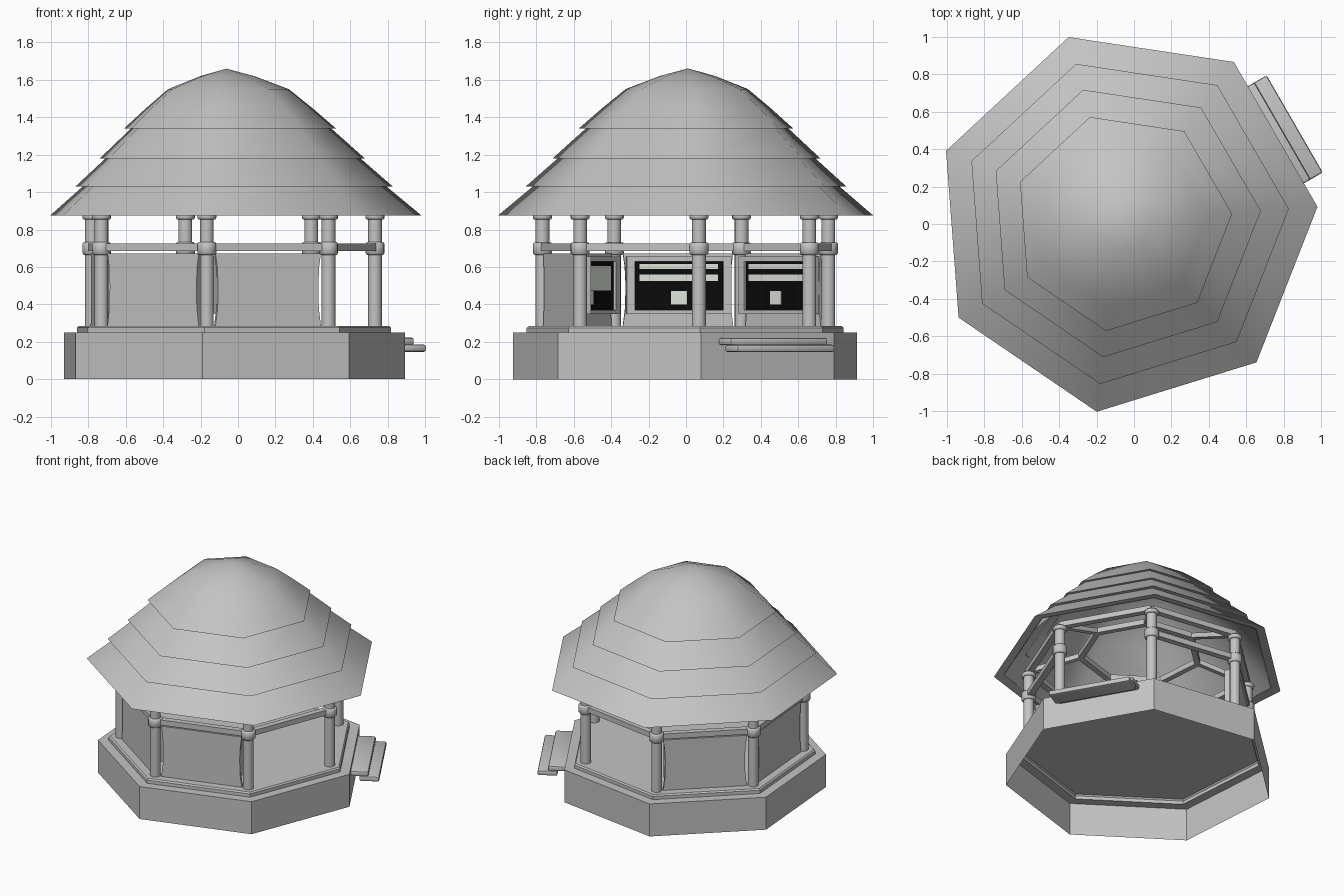
import bpy, bmesh, math
from mathutils import Vector, Matrix

cube = bpy.data.objects.get("Cube")
if cube:
    bpy.data.objects.remove(cube, do_unlink=True)

SIDES = 7
START = math.radians(4.3)
STEP = 2 * math.pi / SIDES
CENTRE = Vector((-0.05, 0.01, 0))
POST_R = 0.785


def material(name, rgb):
    m = bpy.data.materials.new(name)
    m.use_nodes = True
    m.diffuse_color = (*rgb, 1)
    m.node_tree.nodes["Principled BSDF"].inputs["Base Color"].default_value = (*rgb, 1)
    return m


GREY = material("plain_grey", (0.55, 0.55, 0.55))
BLACK = material("board_black", (0.003, 0.003, 0.003))
WHITE = material("pale_white", (0.76, 0.8, 0.74))


def finish(name, bm, mat=GREY, smooth=None):
    bmesh.ops.recalc_face_normals(bm, faces=bm.faces[:])
    me = bpy.data.meshes.new(name)
    bm.to_mesh(me)
    bm.free()
    me.materials.append(mat)
    if smooth:
        me.shade_smooth()
        me.set_sharp_from_angle(angle=math.radians(smooth))
    ob = bpy.data.objects.new(name, me)
    bpy.context.collection.objects.link(ob)
    return ob


def lathe(name, profile, centre=CENTRE, sides=SIDES, start=START, smooth=None):
    """Sweep a list of (radius, height) around a vertical axis."""
    bm = bmesh.new()
    rings = []
    for r, z in profile:
        n = sides if r > 0 else 1
        rings.append([bm.verts.new((centre.x + r * math.cos(start + i * 2 * math.pi / sides),
                                    centre.y + r * math.sin(start + i * 2 * math.pi / sides), z))
                      for i in range(n)])
    for a, b in zip(rings, rings[1:]):
        for i in range(sides):
            j = (i + 1) % sides
            corners = [a[i % len(a)], a[j % len(a)], b[j % len(b)], b[i % len(b)]]
            bm.faces.new(list(dict.fromkeys(corners)))
    return finish(name, bm, GREY, smooth)


def corner(i, r, z):
    a = START + i * STEP
    return CENTRE + Vector((r * math.cos(a), r * math.sin(a), z))


def side_frame(i):
    """Frame of one side: x along the side, y outward, origin on the axis."""
    a = START + (i + 0.5) * STEP
    return Matrix.Translation(CENTRE) @ Matrix.Rotation(a - math.pi / 2, 4, "Z")


def box(name, frame, lo, hi, mat=GREY, bevel=0):
    lo, hi = Vector(lo), Vector(hi)
    bm = bmesh.new()
    bmesh.ops.create_cube(bm, size=1)
    for v in bm.verts:
        v.co = frame @ (lo + (hi - lo) * (v.co + Vector((0.5, 0.5, 0.5))))
    if bevel:
        bmesh.ops.bevel(bm, geom=bm.edges[:], offset=bevel, segments=2, affect="EDGES", profile=0.5)
    return finish(name, bm, mat, 35 if bevel else None)


def beam(name, a, b, width, height):
    d = b - a
    frame = Matrix.Translation(a) @ d.to_track_quat("Y", "Z").to_matrix().to_4x4()
    return box(name, frame, (-width / 2, 0, -height / 2), (width / 2, d.length, height / 2))


# Hollow plinth with a raised floor
lathe("plinth", [(0.945, 0), (0.945, 0.25), (0.87, 0.25)])
lathe("floor", [(0.87, 0.25), (0.87, 0.275), (0.86, 0.285), (0, 0.285)])

# Layered roof
for k, (r, z, top_r, shift) in enumerate([(1.03, 0.875, 0.83, 0.004),
                                          (0.88, 1.03, 0.69, 0),
                                          (0.735, 1.18, 0.55, -0.005)]):
    c = CENTRE + Vector((shift, 0.005, 0))
    lathe(f"roof_tier_{k + 1}", [(r - 0.07, z + 0.012), (r, z), (top_r, z + 0.165)],
          c, smooth=60)
lathe("roof_cap", [(0.53, 1.35), (0.588, 1.34), (0.46, 1.45), (0.335, 1.55), (0.15, 1.62), (0, 1.66)],
      CENTRE + Vector((-0.012, 0, 0)), smooth=60)
lathe("roof_lining", [(0.96, 0.887), (0.53, 1.33), (0.3, 1.52), (0, 1.61)], smooth=60)

# Posts with collars
for i in range(SIDES):
    p = corner(i, POST_R, 0)
    lathe(f"post_{i + 1}", [(0, 0.285), (0.037, 0.285), (0.037, 0.88), (0, 0.88)],
          p, 14, smooth=40)
    for label, z0, z1 in (("middle", 0.665, 0.732), ("top", 0.853, 0.885)):
        lathe(f"{label}_collar_{i + 1}",
              [(0.036, z0), (0.044, z0), (0.051, z0 + 0.008), (0.051, z1 - 0.008),
               (0.044, z1), (0.036, z1)], p, 14, smooth=60)

# Rails on every side but the entrance, eave plate, ceiling ring and rafters
for i in range(SIDES):
    if i:
        beam(f"rail_{i + 1}", corner(i, POST_R, 0.705), corner(i + 1, POST_R, 0.705), 0.045, 0.04)
    beam(f"eave_plate_{i + 1}", corner(i, POST_R, 0.9), corner(i + 1, POST_R, 0.9), 0.045, 0.04)
    beam(f"ceiling_ring_{i + 1}", corner(i, 0.42, 1.0), corner(i + 1, 0.42, 1.0), 0.04, 0.04)
    beam(f"rafter_{i + 1}", corner(i, POST_R, 0.9), corner(i, 0.42, 1.0), 0.035, 0.035)

# Screens with boards on the inside
APOTHEM = POST_R * math.cos(STEP / 2)
OUTLINE = [(0.295, 0.285), (0.283, 0.38), (0.28, 0.5), (0.285, 0.6), (0.295, 0.672)]


def screen(i):
    f = side_frame(i) @ Matrix.Translation((0, APOTHEM, 0))
    bm = bmesh.new()
    pts = OUTLINE + [(-x, z) for x, z in reversed(OUTLINE)]
    face = bm.faces.new([bm.verts.new((x, 0.01, z)) for x, z in pts])
    new = bmesh.ops.extrude_face_region(bm, geom=[face])["geom"]
    bmesh.ops.translate(bm, verts=[v for v in new if isinstance(v, bmesh.types.BMVert)],
                        vec=(0, -0.025, 0))
    bm.transform(f)
    finish(f"screen_{i + 1}", bm)
    back = -0.06
    box(f"board_back_{i + 1}", f, (-0.25, back, 0.36), (0.25, -0.01, 0.64))
    # Raised border
    for label, lo, hi in (("top", (-0.28, 0.63), (0.28, 0.655)), ("bottom", (-0.28, 0.35), (0.28, 0.37)),
                          ("left", (-0.28, 0.37), (-0.237, 0.63)), ("right", (0.237, 0.37), (0.28, 0.63))):
        box(f"board_{label}_border_{i + 1}", f, (lo[0], back - 0.02, lo[1]), (hi[0], -0.01, hi[1]))
    # Painted face and its pale marks
    box(f"board_face_{i + 1}", f, (-0.237, back - 0.005, 0.37), (0.237, back, 0.63), BLACK)
    marks = [(0, 0.21, 0.59, 0.615), (0, 0.21, 0.525, 0.56)]
    if i == 4:
        marks = [(0, 0.21, 0.475, 0.605)]
    for n, (u, w, z0, z1) in enumerate(marks + [(0, 0.042, 0.4, 0.472)]):
        box(f"board_mark_{i + 1}_{n + 1}", f, (u - w, back - 0.009, z0), (u + w, back - 0.004, z1), WHITE)


for side in (2, 3, 4, 5):
    screen(side)

# Entrance steps
entrance = side_frame(0)
box("upper_step", entrance, (-0.3, 0.84, 0.183), (0.3, 0.975, 0.222), bevel=0.012)
box("lower_step", entrance, (-0.3, 0.91, 0.146), (0.3, 1.05, 0.185), bevel=0.012)
